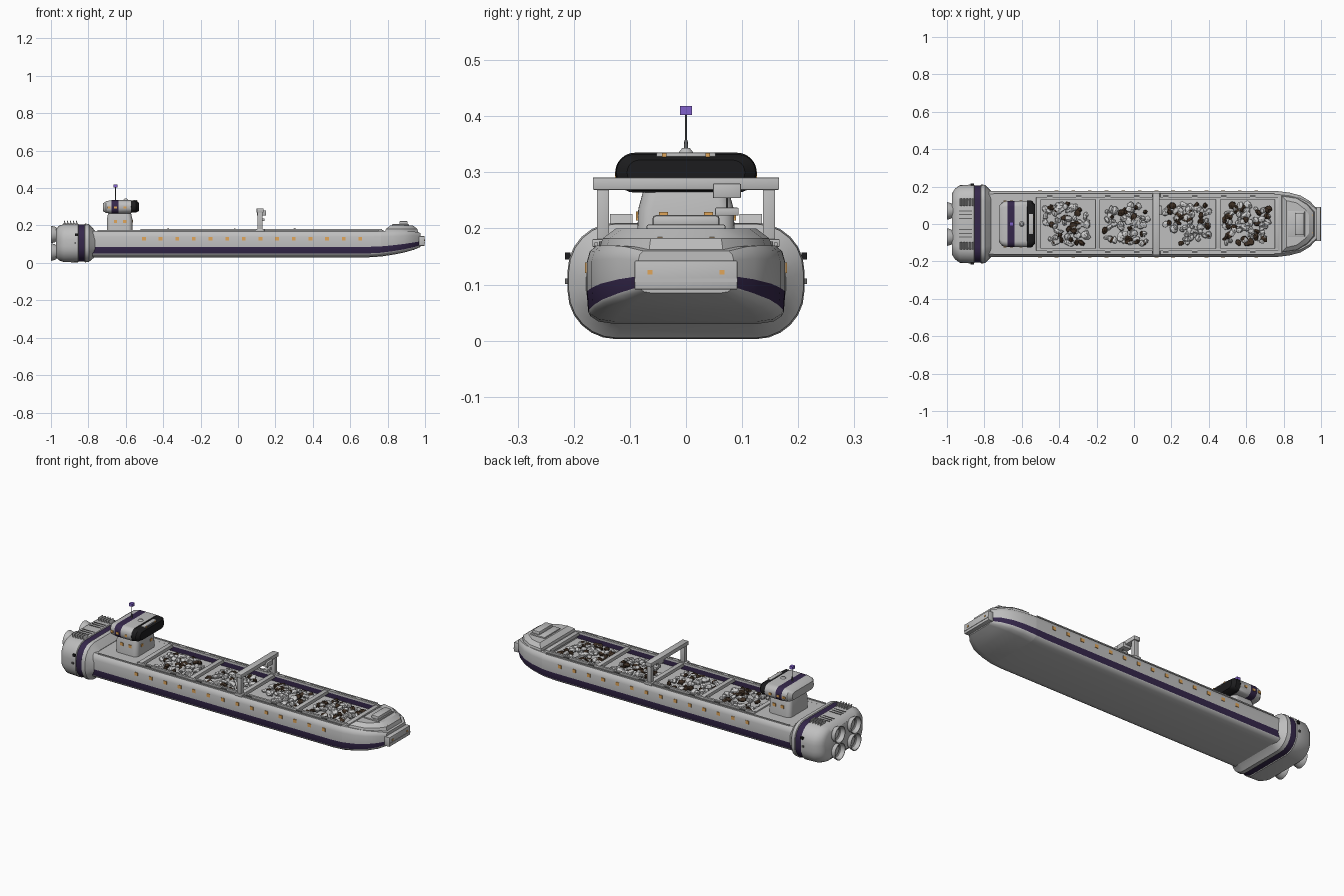
import bpy, bmesh, math, random
from mathutils import Matrix, Vector

random.seed(4)
if "Cube" in bpy.data.objects:
    bpy.data.objects.remove(bpy.data.objects["Cube"])


def material(name, r, g, b):
    m = bpy.data.materials.new(name)
    m.use_nodes = True
    m.diffuse_color = (r, g, b, 1)
    m.node_tree.nodes["Principled BSDF"].inputs["Base Color"].default_value = (r, g, b, 1)
    return m


GREY = material("hull grey", .52, .52, .52)
PURPLE = material("dark purple", .035, .02, .07)
BLACK = material("black glass", .012, .012, .013)
ORANGE = material("amber light", .75, .38, .1)
VIOLET = material("beacon violet", .22, .12, .6)
BROWN = material("brown ore", .05, .03, .018)
ORE = material("pale ore", .6, .6, .6)
DARK = material("dark metal", .14, .14, .14)


def finish(name, bm, mats, smooth=True):
    bmesh.ops.recalc_face_normals(bm, faces=bm.faces)
    me = bpy.data.meshes.new(name)
    bm.to_mesh(me)
    bm.free()
    for m in mats:
        me.materials.append(m)
    if smooth:
        me.shade_smooth()
        me.set_sharp_from_angle(angle=math.radians(35))
    ob = bpy.data.objects.new(name, me)
    bpy.context.scene.collection.objects.link(ob)
    return ob


def loft(name, rings, mats, rule=lambda j, k: 0):
    """Skin a list of closed rings; rule gives the material per strip."""
    bm = bmesh.new()
    rows = [[bm.verts.new(p) for p in ring] for ring in rings]
    n = len(rows[0])
    for j in range(len(rows) - 1):
        for k in range(n):
            f = bm.faces.new((rows[j][k], rows[j][(k + 1) % n],
                              rows[j + 1][(k + 1) % n], rows[j + 1][k]))
            f.material_index = rule(j, k)
    bm.faces.new(rows[0]).material_index = rule(0, 0)
    bm.faces.new(rows[-1]).material_index = rule(len(rows) - 2, 0)
    return finish(name, bm, mats)


def rounded(a, b, r, steps=6):
    """Rounded rectangle outline with half sizes a, b."""
    pts = []
    for q, (sx, sy) in enumerate(((1, 1), (-1, 1), (-1, -1), (1, -1))):
        for i in range(steps + 1):
            t = math.pi / 2 * (q + i / steps)
            pts.append((sx * (a - r) + r * math.cos(t), sy * (b - r) + r * math.sin(t)))
    return pts


def ring_x(x, hw, z0, z1, r):
    return [(x, y, (z0 + z1) / 2 + z) for y, z in rounded(hw, (z1 - z0) / 2, r)]


def boxes(name, items, mat, bevel=0, tilt=0):
    """Items are (centre, size) pairs joined in one object."""
    bm = bmesh.new()
    for c, s in items:
        bmesh.ops.create_cube(bm, size=1, matrix=Matrix.Translation(c)
                              @ Matrix.Rotation(tilt, 4, 'Y') @ Matrix.Diagonal((*s, 1)))
    if bevel:
        bmesh.ops.bevel(bm, geom=bm.edges[:], offset=bevel, segments=2, affect='EDGES', profile=.5)
    return finish(name, bm, [mat], bool(bevel))


def cylinder(name, c, r1, r2, depth, mat, segs=12):
    bm = bmesh.new()
    bmesh.ops.create_cone(bm, cap_ends=True, segments=segs, radius1=r1, radius2=r2,
                          depth=depth, matrix=Matrix.Translation(c))
    return finish(name, bm, [mat])


SIDES = (-1, 1)

# Hull with recessed hold and painted waterline stripe
PROFILE = [(.72, 0), (.88, .03), (.965, .1), (.985, .15), (1, .4), (1, .78),
           (.97, .92), (.9, 1), (.763, 1)]
STATIONS = [(-.8, .177, .03, .17, 0), (-.52, .177, .03, .17, 0), (-.52, .177, .03, .17, 1),
            (.7, .177, .03, .17, 1), (.765, .176, .034, .17, 1), (.765, .176, .034, .17, 0),
            (.83, .168, .044, .17, 0), (.89, .152, .056, .17, 0), (.94, .122, .07, .168, 0),
            (.975, .085, .085, .16, 0)]
hull = []
for x, w, z0, z1, hold in STATIONS:
    half = PROFILE + [(.763, .79 if hold else .998)]
    right = [(x, w * y, z0 + (z1 - z0) * z) for y, z in half]
    hull.append(right + [(x, -y, z) for x, y, z in reversed(right)])
loft("hull", hull, [GREY, PURPLE], lambda j, k: int(k in (3, 15) or (k in (8, 10) and 1 < j < 4)))

# Hold frames and side coamings
boxes("hold_cross_beams", [((x, 0, .167), (.026, .29, .02)) for x in (-.51, -.195, .12, .45, .765)], GREY, .003)
boxes("hold_coamings", [((.125, s * .138, .174), (1.29, .012, .012)) for s in SIDES], GREY)
boxes("deck_rails", [((.0, s * .16, .172), (1.5, .006, .006)) for s in SIDES], GREY)
boxes("deck_cleats", [((-.45 + .155 * i, s * .15, .173), (.03, .01, .008))
                      for i in range(8) for s in SIDES], DARK)

# Ore heaps
bm = bmesh.new()
for cx in (-.36, -.035, .285, .605):
    for i in range(75):
        a, d = random.uniform(0, 2 * math.pi), math.sqrt(random.random())
        # squarish heap footprint, highest in the middle
        k = d / max(abs(math.cos(a)), abs(math.sin(a))) ** .7
        pos = Vector((cx + .125 * k * math.cos(a), .108 * k * math.sin(a), .147 + .028 * (1 - d)))
        size = [random.uniform(.011, .025) for _ in range(2)] + [random.uniform(.009, .015)]
        rock = bmesh.ops.create_icosphere(
            bm, subdivisions=1, radius=1, matrix=Matrix.Translation(pos)
            @ Matrix.Rotation(random.uniform(0, 6), 4, 'Z')
            @ Matrix.Rotation(random.uniform(-.5, .5), 4, 'X') @ Matrix.Diagonal((*size, 1)))
        brown = int(random.random() < .27)
        for v in rock["verts"]:
            v.co = pos + (v.co - pos) * random.uniform(.85, 1.15)
            for f in v.link_faces:
                f.material_index = brown
finish("ore_heaps", bm, [ORE, BROWN], False)

# Raised bow deck and winch housing
def bow_deck(z, inset):
    half = [(.785 + inset, .155 - inset), (.87, .143 - inset), (.93 - inset / 2, .108 - inset),
            (.965 - inset, .066 - inset / 2)]
    return [(x, y, z) for x, y in half] + [(x, -y, z) for x, y in reversed(half)]


loft("bow_deck", [bow_deck(.16, 0), bow_deck(.182, .006), bow_deck(.2, .03)], [GREY])
boxes("winch_base", [((.868, 0, .202), (.09, .14, .01))], GREY, .003)
boxes("winch_housing", [((.885, 0, .212), (.045, .12, .024))], GREY, .007)

# Bow bumper
boxes("bow_bumper", [((.982, 0, .117), (.032, .184, .052))], GREY, .003)
boxes("bumper_bar", [((.995, 0, .108), (.01, .184, .006))], GREY)
boxes("bow_lights", [((.998, s * .064, .122), (.004, .009, .008)) for s in SIDES]
      + [((.945, s * .046, .181), (.022, .009, .008)) for s in SIDES], ORANGE)

# Side lights along the hull
boxes("hull_side_lights", [((-.503 + .089 * i, s * .1765, .13), (.02, .007, .018))
                           for i in range(14) for s in SIDES], ORANGE)

# Engine block with painted band
ENGINE = [(-.972, .165, .03, .18, .06), (-.958, .188, .014, .198, .075), (-.93, .208, .004, .208, .085),
          (-.856, .211, .003, .21, .085), (-.853, .207, .007, .206, .083), (-.82, .207, .007, .206, .083),
          (-.817, .211, .003, .21, .085), (-.797, .209, .005, .208, .085), (-.78, .192, .02, .19, .075),
          (-.765, .178, .03, .172, .06)]
loft("engine_block", [ring_x(*e) for e in ENGINE], [GREY, PURPLE], lambda j, k: int(j == 4))
boxes("engine_side_vents", [((-.863, s * .211, .151), (.016, .01, .012)) for s in SIDES], BLACK)
boxes("engine_side_studs", [((-.87, s * .211, .106), (.01, .01, .01)) for s in SIDES], DARK)
boxes("cooling_fins", [((-.925 + .016 * i, s * .115, .213), (.005, .04, .026))
                       for i in range(5) for s in SIDES], GREY, 0, -.35)
boxes("engine_roof_slots", [((-.9, s * y, .2095), (.07, .006, .003))
                            for y in (.03, .05, .07) for s in SIDES], DARK)

# Four exhaust bells
NOZZLE = [(-.94, .03), (-.965, .033), (-.98, .042), (-1, .047), (-1, .043), (-.98, .036), (-.962, .02)]
for s in SIDES:
    for z in (.058, .152):
        rings = [[(x, s * .07 + r * math.cos(i * math.pi / 12), z + r * math.sin(i * math.pi / 12))
                  for i in range(24)] for x, r in NOZZLE]
        loft("exhaust_bell", rings, [GREY, DARK], lambda j, k: int(j == 5))

# Bridge tower
TOWER = [(.165, .068, .088), (.235, .068, .085), (.272, .06, .075)]
loft("bridge_tower", [[(-.633 + x, y, z) for x, y in rounded(a, b, .025)] for z, a, b in TOWER], [GREY])
boxes("tower_windows", [((x, s * .086, .222), (.018, .006, .016)) for x in (-.655, -.605) for s in SIDES]
      + [((-.565, s * .04, .222), (.006, .016, .014)) for s in SIDES], ORANGE)

# Bridge cabin with painted band and wrap-round windscreen
CABIN = [(-.722, .095, .276, .318, .02), (-.705, .117, .267, .33, .028), (-.676, .124, .264, .335, .032),
         (-.638, .124, .264, .335, .032), (-.572, .124, .264, .335, .032), (-.57, .126, .268, .333, .032),
         (-.545, .124, .27, .332, .031), (-.53, .105, .277, .322, .022)]
loft("bridge_cabin", [ring_x(*c) for c in CABIN], [GREY, PURPLE, BLACK],
     lambda j, k: 1 if j == 2 else 2 if j >= 4 else 0)
boxes("cabin_windows", [((x, s * .124, .296), (.016, .005, .012))
                        for x in (-.69, -.655, -.605) for s in SIDES], ORANGE)
boxes("cabin_light_bar", [((-.55, 0, .331), (.022, .106, .008))], GREY, .002)
boxes("cabin_roof_lights", [((-.538, s * .039, .331), (.004, .008, .007)) for s in SIDES], ORANGE)
cylinder("roof_dome", (-.6, 0, .338), .015, .007, .01, GREY, 16)

# Mast and beacon
cylinder("mast_base", (-.655, 0, .345), .004, .003, .026, DARK)
cylinder("mast", (-.655, 0, .37), .0015, .0015, .07, DARK, 8)
boxes("mast_beacon", [((-.655, 0, .41), (.02, .022, .016))], VIOLET)

# Loading gantry with trolley and grab
boxes("gantry_legs", [((.118, s * .148, .22), (.026, .022, .11)) for s in SIDES], GREY, .002)
boxes("gantry_feet", [((.118, s * .15, .174), (.045, .034, .014)) for s in SIDES], GREY, .002)
boxes("gantry_beam", [((.118, 0, .28), (.036, .332, .022))], GREY, .002)
boxes("gantry_trolley", [((.125, .073, .267), (.048, .05, .026))], GREY, .002)
cylinder("gantry_cable", (.13, .073, .246), .002, .002, .03, DARK, 8)
boxes("gantry_grab", [((.13, .073, .23), (.026, .042, .014))], GREY, .002)
